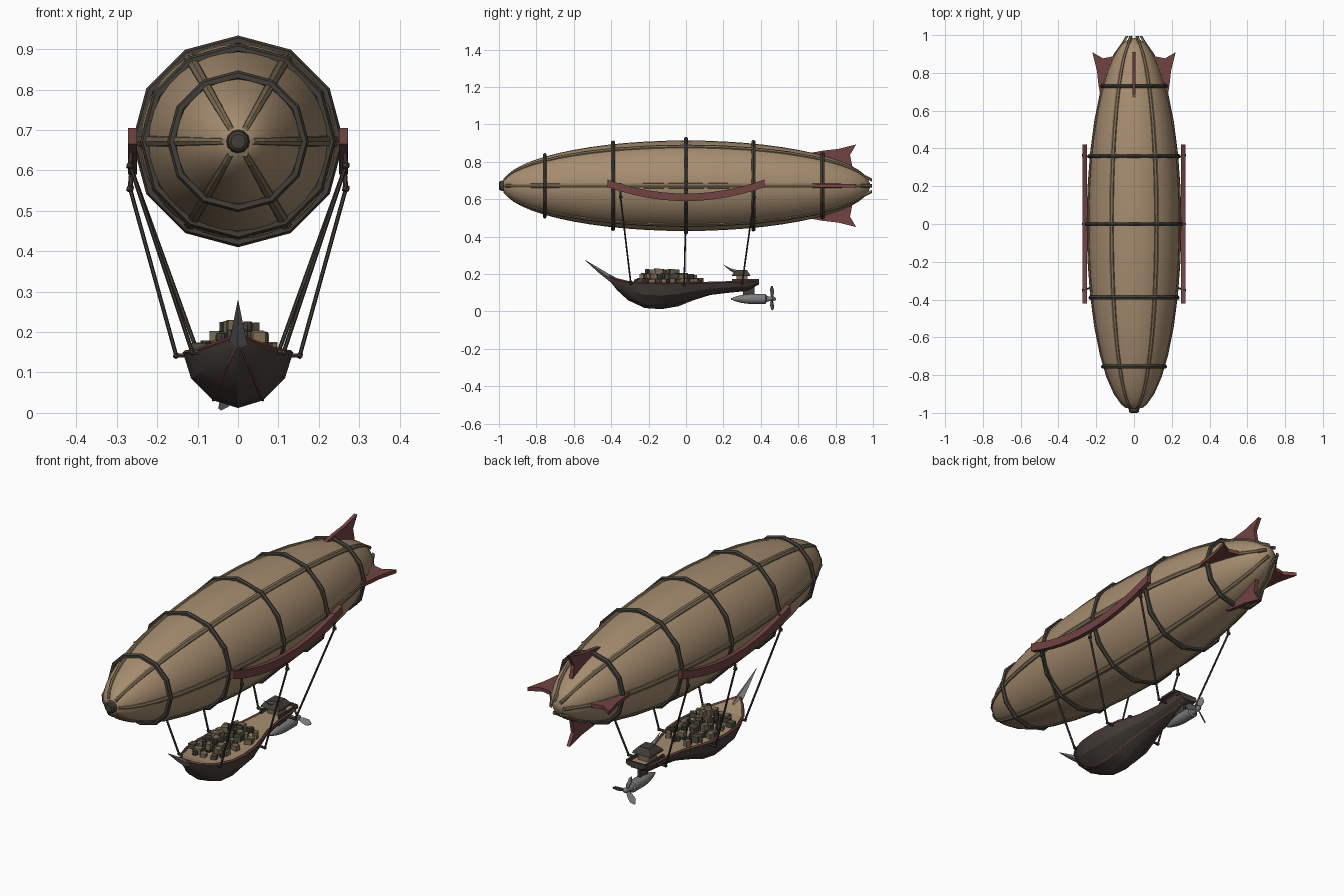
import bpy, bmesh, math, random
from mathutils import Vector, Matrix

if "Cube" in bpy.data.objects:
    bpy.data.objects.remove(bpy.data.objects["Cube"])

random.seed(4)

def material(name, r, g, b):
    m = bpy.data.materials.new(name)
    m.diffuse_color = (r, g, b, 1)
    m.use_nodes = True
    m.node_tree.nodes["Principled BSDF"].inputs["Base Color"].default_value = m.diffuse_color
    return m

TAN = material("canvas", .38, .265, .16)
DARK = material("dark_wood", .055, .048, .038)
HULL = material("hull_wood", .06, .05, .042)
RED = material("red_paint", .17, .055, .055)
STEEL = material("steel", .2, .2, .21)
CRATE = material("crate_wood", .2, .15, .09)
MOSS = material("moss_cloth", .075, .075, .055)

def finish(name, bm, mat, smooth=None):
    bmesh.ops.recalc_face_normals(bm, faces=bm.faces)
    me = bpy.data.meshes.new(name)
    bm.to_mesh(me)
    bm.free()
    me.materials.append(mat)
    ob = bpy.data.objects.new(name, me)
    bpy.context.collection.objects.link(ob)
    if smooth:
        bpy.ops.object.select_all(action='DESELECT')
        ob.select_set(True)
        bpy.context.view_layer.objects.active = ob
        bpy.ops.object.shade_smooth_by_angle(angle=math.radians(smooth))
    return ob

def add_loft(bm, rings):
    vs = [[bm.verts.new(p) for p in r] for r in rings]
    n = len(vs[0])
    for a, b in zip(vs, vs[1:]):
        for i in range(n):
            j = (i + 1) % n
            bm.faces.new((a[i], a[j], b[j], b[i]))
    bm.faces.new(vs[0][::-1])
    bm.faces.new(vs[-1])

def loft(name, rings, mat, smooth=None):
    bm = bmesh.new()
    add_loft(bm, rings)
    return finish(name, bm, mat, smooth)

def disc(y, r, n, x=0, z=0):
    return [(x + r * math.cos(2 * math.pi * i / n), y, z + r * math.sin(2 * math.pi * i / n)) for i in range(n)]

def add_tube(bm, path, r, n=6):
    path = [Vector(p) for p in path]
    rings = []
    for i, p in enumerate(path):
        d = (path[min(i + 1, len(path) - 1)] - path[max(i - 1, 0)]).normalized()
        u = d.cross(Vector((0, 0, 1)) if abs(d.z) < .9 else Vector((0, 1, 0))).normalized()
        v = d.cross(u)
        rings.append([p + r * (u * math.cos(2 * math.pi * k / n) + v * math.sin(2 * math.pi * k / n)) for k in range(n)])
    add_loft(bm, rings)

def add_box(bm, c, s, turn=0):
    m = Matrix.Translation(c) @ Matrix.Rotation(turn, 4, 'Z') @ Matrix.Diagonal((*s, 1))
    bmesh.ops.create_cube(bm, size=1, matrix=m)

# Envelope: long ellipsoid
CZ, R, L = .672, .242, .985
def radius(y):
    return R * math.sqrt(max(0, 1 - (y / L) ** 2))
ys = [-L * math.cos(math.pi * (i + .35) / 28.7) for i in range(29)]
loft("envelope", [disc(y, radius(y), 36, 0, CZ) for y in ys], TAN, 40)
loft("nose_cap", [disc(-1, .018, 12, 0, CZ), disc(-.995, .025, 12, 0, CZ), disc(-.965, .032, 12, 0, CZ)], DARK)

# Hoops: twelve-sided rings
for i, y in enumerate((-.755, -.39, 0, .36, .73)):
    bm = bmesh.new()
    big, n, k = radius(y) + .008, 12, 6
    g = []
    for a in range(n):
        t = 2 * math.pi * a / n
        g.append([bm.verts.new(((big + .012 * math.cos(q)) * math.cos(t), y + .012 * math.sin(q),
                 CZ + (big + .012 * math.cos(q)) * math.sin(t))) for q in [2 * math.pi * b / k for b in range(k)]])
    for a in range(n):
        for b in range(k):
            bm.faces.new((g[a][b], g[(a + 1) % n][b], g[(a + 1) % n][(b + 1) % k], g[a][(b + 1) % k]))
    finish(f"hoop_{i + 1}", bm, DARK)

# Lengthwise ribs with a raised centre line, ends proud at the tail
for i in range(6):
    t = math.radians(60 * i)
    out, side = Vector((math.cos(t), 0, math.sin(t))), Vector((-math.sin(t), 0, math.cos(t)))
    rings = []
    for j in range(17):
        y = -.975 + 1.95 * (1 - math.cos(math.pi * j / 16)) / 2
        r = radius(y)
        w = .004 + .011 * math.sqrt(r / R)
        if j == 16:
            y, r = .995, .035
        c = Vector((0, y, CZ))
        rings.append([c + out * (r + h) + side * s * w for s, h in ((-1, -.006), (-.8, .005), (0, .009), (.8, .005), (1, -.006))])
    loft(f"rib_{i + 1}", rings, CRATE)

# Tail fins
FIN = [(.63, .172), (.72, .188), (.8, .197), (.895, .221), (.862, .165), (.875, .1), (.8, .09), (.66, .1)]
for i, nm in enumerate(("right", "top", "left", "bottom")):
    t = math.pi / 2 * i
    out, side = Vector((math.cos(t), 0, math.sin(t))), Vector((-math.sin(t), 0, math.cos(t)))
    loft(f"{nm}_fin", [[Vector((0, y + .015, CZ)) + out * r + side * s for y, r in FIN] for s in (-.009, .009)], RED)

# Curved side rails, ropes, pulleys and outriggers
for s, nm in ((1, "right"), (-1, "left")):
    rings = []
    for j in range(13):
        y = -.42 + .84 * j / 12
        z = .59 + .075 * (y / .42) ** 2
        rings.append([(s * .25, y, z), (s * .272, y, z), (s * .272, y, z + .04), (s * .25, y, z + .04)])
    loft(f"{nm}_rail", rings, RED)
    bm = bmesh.new()
    for y0, z0, y1, x1, z1, hx in ((-.35, .612, -.295, .113, .15, .08), (0, .555, -.01, .153, .142, .12), (.365, .612, .3, .1, .15, .05)):
        top, low = Vector((s * .267, y0, z0)), Vector((s * x1, y1, z1))
        add_tube(bm, [top, low], .005)
        add_tube(bm, [top, top + Vector((-s * .006, 0, .075))], .006)
        add_tube(bm, [low, (s * hx, y1, z1)], .006)
        for p, r in ((top, .011), (low, .009)):
            bmesh.ops.create_icosphere(bm, subdivisions=1, radius=r, matrix=Matrix.Translation(p))
    finish(f"{nm}_rigging", bm, DARK)

# Boat hull: stations of y, half width, deck height, keel height
ST = [(-.41, .006, .185, .165), (-.37, .05, .168, .115), (-.31, .095, .153, .06), (-.22, .127, .146, .018),
      (-.13, .135, .145, .012), (-.04, .128, .146, .028), (.04, .105, .147, .06), (.13, .075, .149, .088),
      (.23, .06, .152, .1), (.33, .058, .155, .11), (.39, .05, .157, .145)]
def section(y, w, d, k):
    h = d - k
    half = [(w, d), (.86 * w, d - .45 * h), (.45 * w, d - .86 * h)]
    return [(x, y, z) for x, z in half] + [(0, y, k)] + [(-x, y, z) for x, z in half[::-1]]
loft("hull", [section(*s) for s in ST], HULL, 25)
loft("deck", [[(-.9 * w, y, d - .004), (.9 * w, y, d - .004), (.9 * w, y, d + .004), (-.9 * w, y, d + .004)] for y, w, d, k in ST], TAN)

# Red gunwales and hull stripes
bm = bmesh.new()
for s in (-1, 1):
    add_tube(bm, [(s * w * .97, y, d + .004) for y, w, d, k in ST], .006, 4)
    add_tube(bm, [(s * w * .46, y, k + .14 * (d - k)) for y, w, d, k in ST], .003, 4)
finish("hull_trim", bm, RED)

# Bow spike
loft("bow_spike", [[(0, y - a, z + b), (w, y, z), (0, y + a, z - b), (-w, y, z)] for y, z, w, a, b in
     ((-.355, .145, .026, .01, .03), (-.41, .18, .021, .004, .022), (-.47, .222, .012, .002, .014), (-.545, .278, .001, .001, .001))], STEEL)

# Cargo heap: crates and barrels in layers
def width_at(y):
    for a, b in zip(ST, ST[1:]):
        if a[0] <= y <= b[0]:
            return a[1] + (b[1] - a[1]) * (y - a[0]) / (b[0] - a[0])
    return .05
heaps = {"crates": bmesh.new(), "barrels": bmesh.new(), "bundles": bmesh.new()}
for layer, (count, spread, y0, y1) in enumerate(((46, .78, -.27, .08), (24, .5, -.24, .05), (7, .28, -.22, -.04))):
    for i in range(count):
        y = y0 + (y1 - y0) * (i + .5) / count
        x = random.uniform(-1, 1) * width_at(y) * spread
        h = random.uniform(.022, .032)
        z = .148 + layer * .026
        kind = random.choice(("crates", "barrels", "bundles"))
        if kind == "barrels":
            add_loft(heaps[kind], [[(x + r * math.cos(q), y + r * math.sin(q), z + f * h) for q in [math.pi * a / 4 for a in range(8)]]
                                   for f, r in ((0, .01), (.3, .013), (.7, .013), (1, .01))])
        else:
            add_box(heaps[kind], (x, y, z + h / 2), (random.uniform(.02, .034), random.uniform(.02, .034), h), random.uniform(-.5, .5))
for nm, mt in (("crates", CRATE), ("barrels", DARK), ("bundles", MOSS)):
    finish(f"cargo_{nm}", heaps[nm], mt)

# Stern cabin with overhanging roof and small spike
bm = bmesh.new()
add_box(bm, (0, .3, .176), (.06, .06, .045))
finish("stern_cabin", bm, CRATE)
loft("cabin_roof", [[(-x, y, z), (x, y, z), (x, y + b, z), (-x, y + b, z)] for x, y, b, z in
     ((.05, .245, .1, .19), (.048, .25, .09, .2), (.028, .27, .055, .222))], DARK)
loft("roof_spike", [[(-w, y, z), (0, y, z + w), (w, y, z), (0, y, z - w)] for y, z, w in
     ((.27, .21, .012), (.235, .225, .007), (.2, .25, .001))], STEEL)
bm = bmesh.new()
for s in (-1, 1):
    add_box(bm, (s * .05, .315, .165), (.008, .14, .018))
add_box(bm, (0, .386, .165), (.1, .008, .018))
finish("stern_rail", bm, HULL)

# Engine pod with strut and three-bladed propeller
PZ = .067
loft("engine_pod", [disc(y, r, 16, 0, PZ) for y, r in
     ((.24, .003), (.265, .013), (.3, .022), (.34, .027), (.425, .027), (.43, .018), (.445, .012), (.47, .012), (.482, .004))], STEEL, 35)
bm = bmesh.new()
add_box(bm, (0, .335, .105), (.014, .06, .05))
finish("pod_strut", bm, HULL)
bm = bmesh.new()
for i in range(3):
    t = math.radians(112 + 120 * i)
    out, side = Vector((math.cos(t), 0, math.sin(t))), Vector((-math.sin(t), 0, math.cos(t)))
    rings = []
    for r, w in ((.006, .005), (.03, .013), (.055, .015), (.074, .004)):
        c = Vector((0, .46, PZ)) + out * r
        e = (side + Vector((0, .7, 0))).normalized() * w
        f = e.cross(out).normalized() * .002
        rings.append([c - e - f, c + e - f, c + e + f, c - e + f])
    add_loft(bm, rings)
finish("propeller", bm, STEEL)
